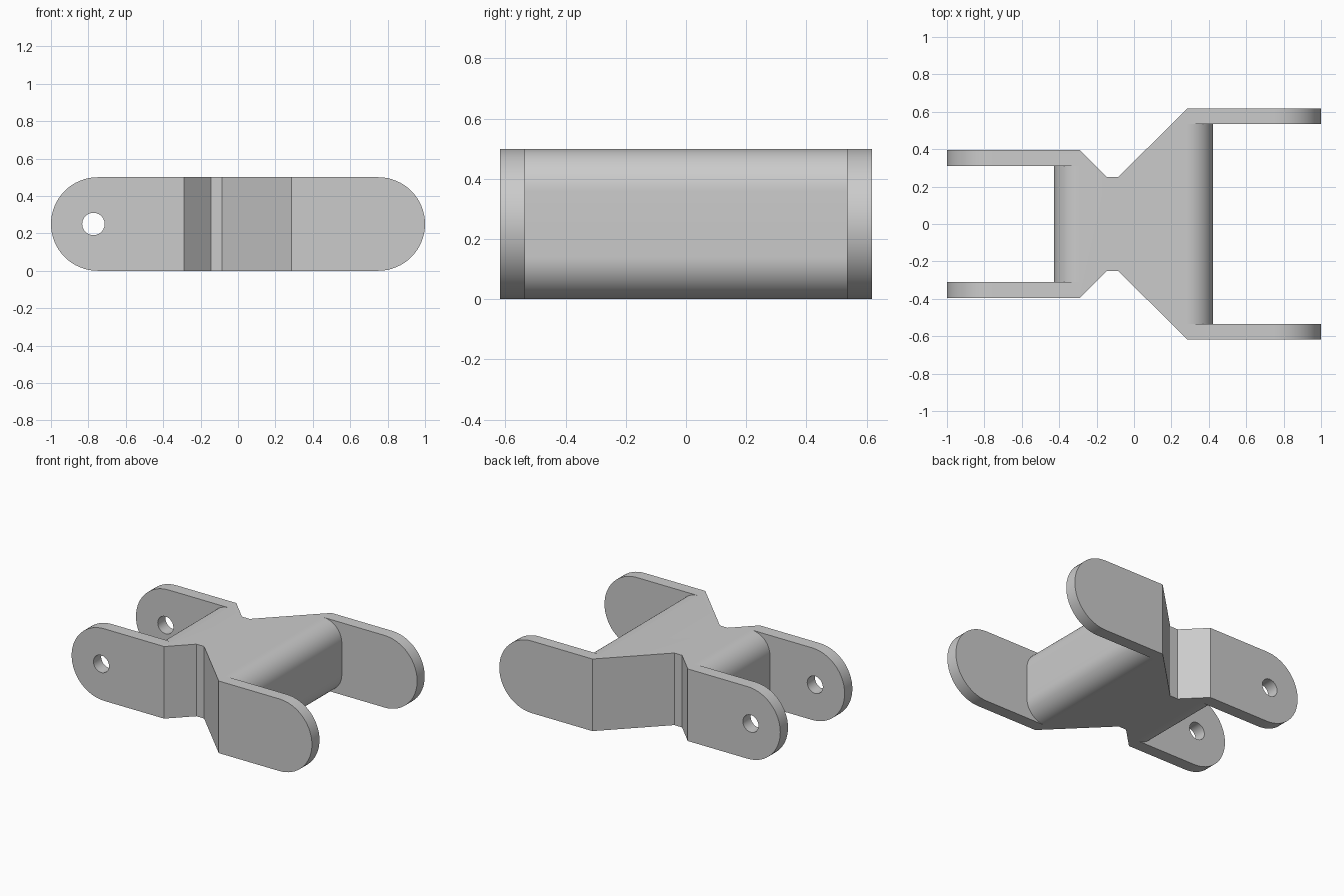
import bpy, bmesh, math
from mathutils import Vector

cube = bpy.data.objects.get("Cube")
if cube:
    bpy.data.objects.remove(cube, do_unlink=True)

H = 0.5          # overall height
MID = H / 2
FILLET = 0.14    # rounding of the hub ends between the arms

metal = bpy.data.materials.new("light grey metal")
metal.use_nodes = True
GREY = (0.6, 0.6, 0.6, 1)
metal.diffuse_color = GREY
metal.node_tree.nodes["Principled BSDF"].inputs["Base Color"].default_value = GREY


def arc(cx, cz, r, start, end, steps):
    angles = [math.radians(start + (end - start) * i / steps) for i in range(steps + 1)]
    return [(cx + r * math.cos(a), cz + r * math.sin(a)) for a in angles]


def prism(name, points, axis, low, high):
    """Extrude a plan (axis z) or side profile (axis y) from low to high."""
    bm = bmesh.new()
    place = (lambda a, b: (a, b, low)) if axis == "z" else (lambda a, b: (a, low, b))
    face = bm.faces.new([bm.verts.new(place(a, b)) for a, b in points])
    grown = bmesh.ops.extrude_face_region(bm, geom=[face])["geom"]
    offset = Vector((0, 0, high - low)) if axis == "z" else Vector((0, high - low, 0))
    bmesh.ops.translate(bm, vec=offset,
                        verts=[g for g in grown if isinstance(g, bmesh.types.BMVert)])
    bmesh.ops.recalc_face_normals(bm, faces=bm.faces)
    mesh = bpy.data.meshes.new(name)
    bm.to_mesh(mesh)
    bm.free()
    mesh.materials.append(metal)
    obj = bpy.data.objects.new(name, mesh)
    bpy.context.collection.objects.link(obj)
    return obj


def cut(target, cutter, operation):
    mod = target.modifiers.new(cutter.name, "BOOLEAN")
    mod.operation = operation
    mod.solver = "EXACT"
    mod.object = cutter
    bpy.context.view_layer.objects.active = target
    bpy.ops.object.modifier_apply(modifier=mod.name)
    bpy.data.objects.remove(cutter, do_unlink=True)


# Long bar with fully rounded ends
bar = arc(1 - MID, MID, MID, -90, 90, 32) + arc(MID - 1, MID, MID, 90, 270, 32)
link = prism("double_fork_link", bar, "y", -0.8, 0.8)

# Plan outline: narrow fork, waist, wide fork
half = [(-1.1, 0.395), (-0.29, 0.395), (-0.145, 0.25),
        (-0.085, 0.25), (0.285, 0.618), (1.1, 0.618)]
plan = half + [(x, -y) for x, y in reversed(half)]
cut(link, prism("plan_cutter", plan, "z", -0.2, 0.7), "INTERSECT")

# Slots between the arms, leaving the hub ends rounded top and bottom
for name, side, end, inner in (("narrow_slot", -1, 0.427, 0.31),
                               ("wide_slot", 1, 0.422, 0.535)):
    c = end - FILLET
    wall = [(c, -0.1)] + arc(c, FILLET, FILLET, -90, 0, 14)
    wall += arc(c, H - FILLET, FILLET, 0, 90, 14) + [(c, H + 0.1)]
    slot = [(side * x, z) for x, z in wall + [(1.2, H + 0.1), (1.2, -0.1)]]
    cut(link, prism(name, slot, "y", -inner, inner), "DIFFERENCE")

# Pin hole through both narrow arms
hole = arc(-0.773, MID, 0.06, 0, 345, 23)
cut(link, prism("pin_hole", hole, "y", -0.7, 0.7), "DIFFERENCE")

bpy.ops.object.select_all(action="DESELECT")
link.select_set(True)
bpy.context.view_layer.objects.active = link
bpy.ops.object.shade_smooth_by_angle(angle=math.radians(30))
